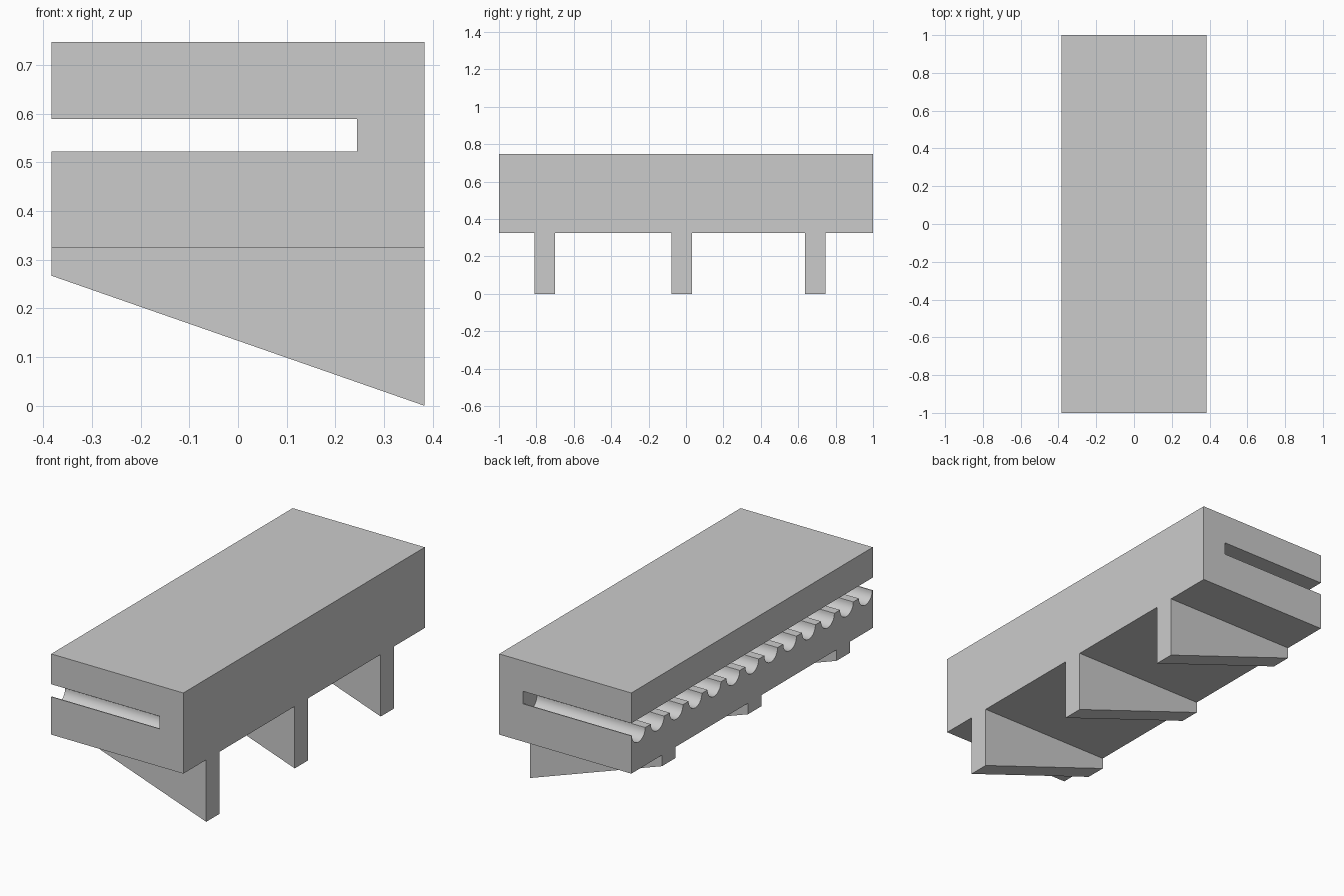
import bpy
import bmesh
import math
from mathutils import Matrix

cube = bpy.data.objects.get("Cube")
if cube:
    bpy.data.objects.remove(cube, do_unlink=True)

grey = bpy.data.materials.new("plain grey")
grey.use_nodes = True
colour = (0.6, 0.6, 0.6, 1)
grey.diffuse_color = colour
grey.node_tree.nodes["Principled BSDF"].inputs["Base Color"].default_value = colour

HALF_W = 0.383       # half width in x
BASE, TOP = 0.325, 0.748
SLOT_LOW, SLOT_HIGH, SLOT_END = 0.523, 0.589, 0.245


def add_object(name, bm):
    bmesh.ops.recalc_face_normals(bm, faces=bm.faces)
    mesh = bpy.data.meshes.new(name)
    bm.to_mesh(mesh)
    bm.free()
    mesh.materials.append(grey)
    obj = bpy.data.objects.new(name, mesh)
    bpy.context.collection.objects.link(obj)
    return obj


def extrude_profile(name, profile, y0, y1):
    """Extrude an (x, z) outline along y."""
    bm = bmesh.new()
    face = bm.faces.new([bm.verts.new((x, y0, z)) for x, z in profile])
    result = bmesh.ops.extrude_face_region(bm, geom=[face])
    verts = [v for v in result["geom"] if isinstance(v, bmesh.types.BMVert)]
    bmesh.ops.translate(bm, verts=verts, vec=(0, y1 - y0, 0))
    return add_object(name, bm)


# Slotted block, open towards -x
body = extrude_profile("slotted_body", [
    (-HALF_W, BASE), (HALF_W, BASE), (HALF_W, TOP), (-HALF_W, TOP),
    (-HALF_W, SLOT_HIGH), (SLOT_END, SLOT_HIGH),
    (SLOT_END, SLOT_LOW), (-HALF_W, SLOT_LOW)], -1, 1)

# Row of round grooves across the slot floor
GROOVES, FIRST, RADIUS = 13, 0.94, 0.055
bm = bmesh.new()
start = -HALF_W - 0.05
length = SLOT_END - start
for i in range(GROOVES):
    y = -FIRST + 2 * FIRST * i / (GROOVES - 1)
    place = (Matrix.Translation((start + length / 2, y, SLOT_LOW))
             @ Matrix.Rotation(math.pi / 2, 4, "Y"))
    bmesh.ops.create_cone(bm, cap_ends=True, segments=32, radius1=RADIUS,
                          radius2=RADIUS, depth=length, matrix=place)
cutter = add_object("groove_cutter", bm)
cutter.hide_render = True

cut = body.modifiers.new("grooves", "BOOLEAN")
cut.operation = "DIFFERENCE"
cut.solver = "EXACT"
cut.object = cutter
bpy.ops.object.select_all(action="DESELECT")
body.select_set(True)
bpy.context.view_layer.objects.active = body
bpy.ops.object.modifier_apply(modifier=cut.name)
bpy.data.objects.remove(cutter, do_unlink=True)
bpy.ops.object.shade_smooth_by_angle(angle=math.radians(30))

# Three wedge legs, deepest at +x
wedge = [(-HALF_W, BASE), (HALF_W, BASE), (HALF_W, 0), (-HALF_W, 0.267)]
for name, y in (("front", -0.755), ("middle", -0.022), ("back", 0.69)):
    extrude_profile(name + "_leg", wedge, y - 0.055, y + 0.055)
